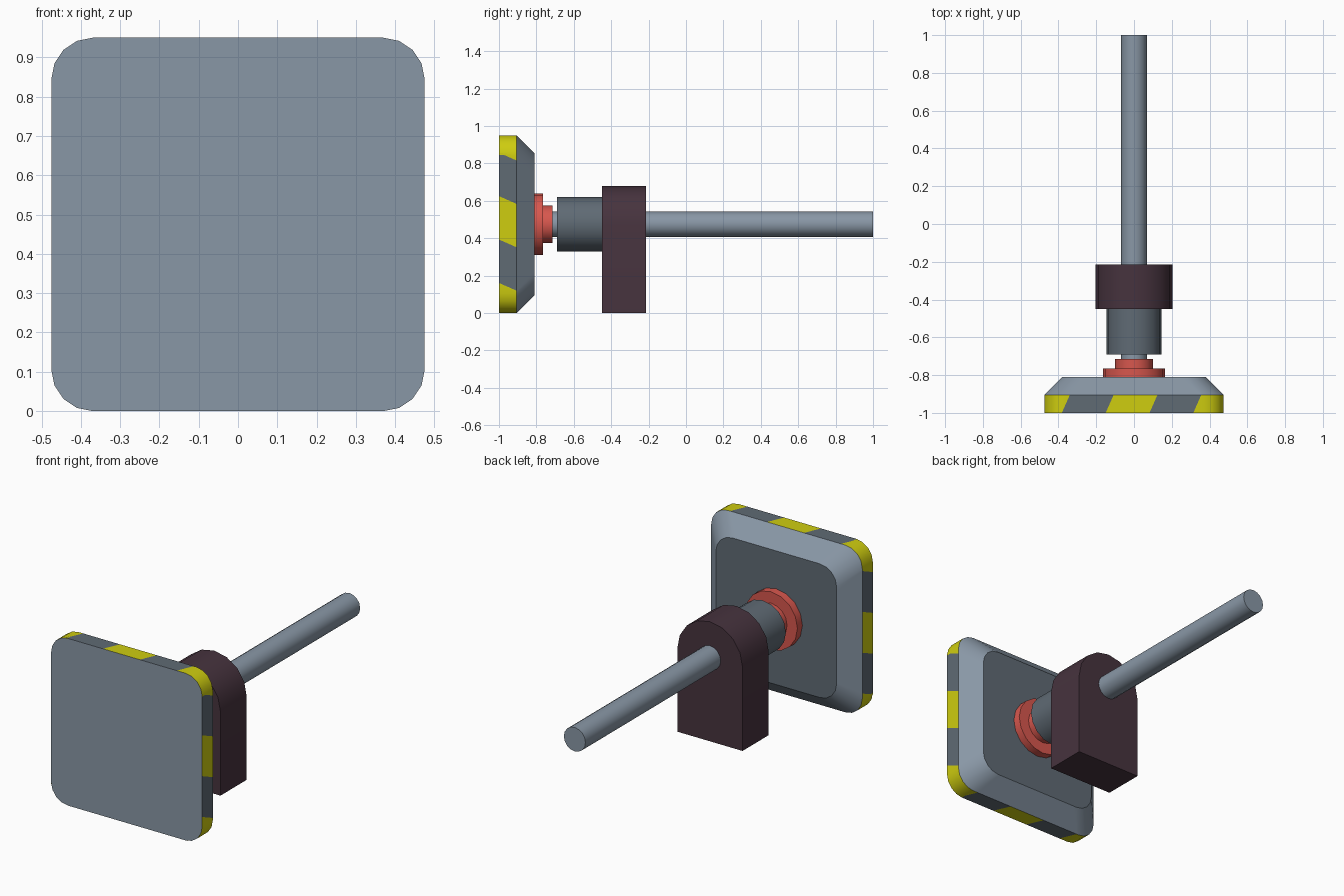
import bpy, bmesh, math
from mathutils import Matrix

if "Cube" in bpy.data.objects:
    bpy.data.objects.remove(bpy.data.objects["Cube"])

CZ = 0.475  # height of the shared axis


def mat(name, r, g, b):
    m = bpy.data.materials.new(name)
    m.diffuse_color = (r, g, b, 1)
    m.use_nodes = True
    m.node_tree.nodes["Principled BSDF"].inputs["Base Color"].default_value = m.diffuse_color
    return m


STEEL = mat("light_steel", 0.25, 0.31, 0.38)
DARK = mat("dark_steel", 0.115, 0.145, 0.175)
YELLOW = mat("warning_yellow", 0.62, 0.61, 0.005)
RED = mat("red", 0.68, 0.095, 0.075)
BROWN = mat("dark_plum", 0.062, 0.033, 0.048)


def finish(bm, name, mats):
    bmesh.ops.recalc_face_normals(bm, faces=bm.faces[:])
    me = bpy.data.meshes.new(name)
    bm.to_mesh(me)
    bm.free()
    ob = bpy.data.objects.new(name, me)
    bpy.context.collection.objects.link(ob)
    for m in mats:
        me.materials.append(m)
    bpy.ops.object.select_all(action='DESELECT')
    bpy.context.view_layer.objects.active = ob
    ob.select_set(True)
    bpy.ops.object.shade_smooth_by_angle(angle=math.radians(30))
    return ob


def rod(name, r, y0, y1, m):
    """16-sided cylinder lying along y on the shared axis."""
    bm = bmesh.new()
    place = Matrix.Translation((0, (y0 + y1) / 2, CZ)) @ Matrix.Rotation(math.pi / 2, 4, 'X')
    bmesh.ops.create_cone(bm, cap_ends=True, segments=16, radius1=r, radius2=r,
                          depth=y1 - y0, matrix=place)
    return finish(bm, name, [m])


# Bumper plate: rounded square rings, with slanted stripe cuts on the rim
CUTS = (-0.36, -0.128, 0.104, 0.336)


def ring(bm, y, half, slant, rad=0.105):
    verts = []
    c = half - rad
    for side in range(4):
        pts = [(t * c / 0.37 + slant, half) for t in CUTS]
        pts += [(c + rad * math.sin(a), c + rad * math.cos(a))
                for a in (i * math.pi / 8 for i in range(5))]
        ca, sa = math.cos(side * math.pi / 2), math.sin(side * math.pi / 2)
        for u, v in pts:
            verts.append(bm.verts.new((u * ca + v * sa, y, CZ + v * ca - u * sa)))
    return verts


bm = bmesh.new()
front = ring(bm, -1.0, 0.475, -0.022)
rim = ring(bm, -0.905, 0.475, 0.02)
inner = ring(bm, -0.81, 0.38, 0.0)
n = len(front)
bm.faces.new(front).material_index = 0
bm.faces.new(inner).material_index = 1
for i in range(n):
    j = (i + 1) % n
    f = bm.faces.new((front[i], front[j], rim[j], rim[i]))
    f.material_index = 1 if i % 9 in (0, 2) else 2   # grey gaps between yellow stripes
    bm.faces.new((rim[i], rim[j], inner[j], inner[i])).material_index = 0
finish(bm, "bumper_plate", [STEEL, DARK, YELLOW])

# Red stepped flange, collar and shaft
rod("flange_wide", 0.165, -0.81, -0.765, RED)
rod("flange_narrow", 0.10, -0.765, -0.715, RED)
rod("collar", 0.145, -0.69, -0.45, DARK)
rod("shaft", 0.068, -0.715, 1.0, STEEL)

# Round-topped support bracket
bm = bmesh.new()
R = 0.205
profile = [(-R, 0), (R, 0)] + [(R * math.cos(i * math.pi / 8), CZ + R * math.sin(i * math.pi / 8))
                               for i in range(9)]
face = bm.faces.new([bm.verts.new((x, -0.45, z)) for x, z in profile])
ext = bmesh.ops.extrude_face_region(bm, geom=[face], use_keep_orig=True)
bmesh.ops.translate(bm, vec=(0, 0.235, 0),
                    verts=[v for v in ext["geom"] if isinstance(v, bmesh.types.BMVert)])
finish(bm, "support_bracket", [BROWN])
